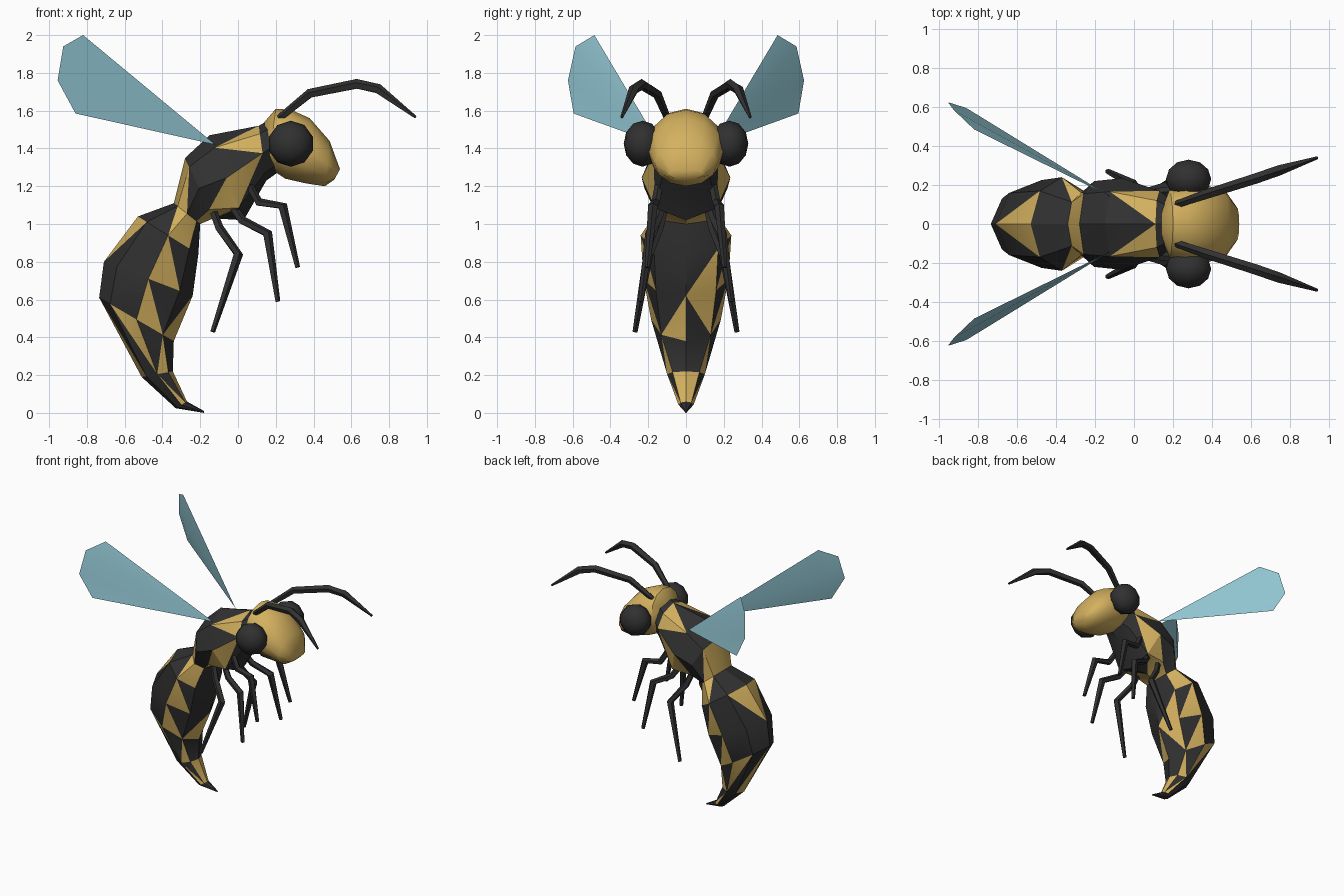
import bpy, bmesh, math
from mathutils import Vector

if "Cube" in bpy.data.objects:
    bpy.data.objects.remove(bpy.data.objects["Cube"])


def material(name, rgb):
    m = bpy.data.materials.new(name)
    m.diffuse_color = (*rgb, 1)
    m.use_nodes = True
    m.node_tree.nodes["Principled BSDF"].inputs["Base Color"].default_value = m.diffuse_color
    return m


BLACK = material("charcoal", (0.03, 0.03, 0.03))
YELLOW = material("honey_yellow", (0.66, 0.44, 0.115))
BLUE = material("pale_blue", (0.30, 0.59, 0.68))


def finish(bm, name, mats, smooth=None):
    bmesh.ops.recalc_face_normals(bm, faces=bm.faces)
    me = bpy.data.meshes.new(name)
    bm.to_mesh(me)
    bm.free()
    for m in mats:
        me.materials.append(m)
    ob = bpy.data.objects.new(name, me)
    bpy.context.collection.objects.link(ob)
    if smooth:
        bpy.ops.object.select_all(action='DESELECT')
        ob.select_set(True)
        bpy.context.view_layer.objects.active = ob
        bpy.ops.object.shade_smooth_by_angle(angle=math.radians(smooth))
    return ob


def loft(name, rings, mats, smooth, near=None, far=None, half=4):
    """Skin rings (top x, top z, bottom x, bottom z, half width).
    near/far: per segment, one code per quad from back to belly:
    diagonal direction, then the colours of its two triangles."""
    bm = bmesh.new()
    loops = []
    for tx, tz, bx, bz, w in rings:
        loop = []
        for i in range(2 * half):
            a = math.pi * i / half
            t = (1 - math.cos(a)) / 2
            loop.append(bm.verts.new((tx + (bx - tx) * t, -w * math.sin(a), tz + (bz - tz) * t)))
        loops.append(loop)
    n = 2 * half
    for s, (r0, r1) in enumerate(zip(loops, loops[1:])):
        for side, codes in ((1, near), (-1, far)):
            for k in range(half):
                i, j = (side * k) % n, (side * (k + 1)) % n
                a, b, c, d = r0[i], r0[j], r1[j], r1[i]
                if not codes:
                    bm.faces.new((a, b, c, d))
                    continue
                code = codes[s].split()[k]
                tris = ((a, b, c), (a, c, d)) if code[0] == '/' else ((a, b, d), (b, c, d))
                for tri, col in zip(tris, code[1:]):
                    bm.faces.new(tri).material_index = 1 if col == 'y' else 0
    bm.faces.new(loops[0])
    bm.faces.new(loops[-1])
    return finish(bm, name, mats, smooth)


# Thorax, waist, abdomen and sting in one skin
body = [
    (0.18, 1.56, 0.22, 1.28, 0.12),
    (0.11, 1.52, 0.15, 1.23, 0.17),
    (-0.15, 1.47, 0.03, 1.02, 0.235),
    (-0.28, 1.35, -0.13, 1.03, 0.22),
    (-0.34, 1.11, -0.20, 1.00, 0.16),
    (-0.53, 1.04, -0.21, 0.84, 0.24),
    (-0.71, 0.80, -0.24, 0.62, 0.225),
    (-0.735, 0.61, -0.34, 0.38, 0.185),
    (-0.51, 0.19, -0.345, 0.22, 0.10),
    (-0.33, 0.025, -0.27, 0.06, 0.04),
    (-0.18, 0.0, -0.18, 0.01, 0.004),
]
near = [
    "/bb /bb /bb /bb",
    "/yb \\yb /by /bb",
    "/bb /bb /yb /by",
    "/yy /by /bb /yy",
    "/bb /yb /yy /bb",
    "\\yb /bb /by /bb",
    "/bb /bb /by \\by",
    "/by /yb \\by /bb",
    "/bb /bb /by /yy",
    "/bb /bb /bb /bb",
]
far = list(near)
far[5] = "\\yb /bb /by /by"
far[6] = "/bb /bb /by \\yb"
loft("body", body, [BLACK, YELLOW], 25, near, far)

# Head
head = [
    (0.14, 1.54, 0.15, 1.40, 0.08),
    (0.20, 1.61, 0.16, 1.30, 0.17),
    (0.28, 1.605, 0.25, 1.24, 0.20),
    (0.38, 1.56, 0.36, 1.215, 0.20),
    (0.485, 1.44, 0.46, 1.20, 0.165),
    (0.54, 1.29, 0.51, 1.235, 0.09),
]
loft("head", head, [YELLOW], 50, half=6)


def limb(name, pts, radii, sides=5):
    """Tapered tube through the points, closed at both ends."""
    bm = bmesh.new()
    pts = [Vector(p) for p in pts]
    loops = []
    for i, p in enumerate(pts):
        t = (pts[min(i + 1, len(pts) - 1)] - pts[max(i - 1, 0)]).normalized()
        u = t.cross(Vector((0, 1, 0))).normalized()
        v = t.cross(u)
        loops.append([bm.verts.new(p + radii[i] * (u * math.cos(a) + v * math.sin(a)))
                      for a in (math.tau * k / sides for k in range(sides))])
    for r0, r1 in zip(loops, loops[1:]):
        for k in range(sides):
            j = (k + 1) % sides
            bm.faces.new((r0[k], r0[j], r1[j], r1[k]))
    bm.faces.new(loops[0])
    bm.faces.new(loops[-1])
    finish(bm, name, [BLACK], 30)


legs = {
    "front_leg": [(0.05, 0.14, 1.22), (0.11, 0.16, 1.115), (0.235, 0.175, 1.095), (0.315, 0.205, 0.77)],
    "middle_leg": [(-0.04, 0.12, 1.11), (0.02, 0.15, 1.02), (0.155, 0.19, 0.95), (0.21, 0.24, 0.59)],
    "rear_leg": [(-0.13, 0.12, 1.06), (-0.10, 0.14, 0.98), (0.0, 0.20, 0.84), (-0.135, 0.27, 0.43)],
}
antenna = [(0.22, 0.10, 1.56), (0.38, 0.155, 1.69), (0.63, 0.235, 1.74), (0.74, 0.275, 1.715), (0.94, 0.34, 1.565)]

for side, tag in ((-1, "right"), (1, "left")):
    def flip(p):
        return (p[0], side * p[1], p[2])

    for name, pts in legs.items():
        limb(f"{tag}_{name}", [flip(p) for p in pts], [0.022, 0.024, 0.027, 0.014])
    limb(f"{tag}_antenna", [flip(p) for p in antenna], [0.02, 0.026, 0.028, 0.028, 0.008])

    # Eye: flattened ball facing sideways
    bm = bmesh.new()
    bmesh.ops.create_uvsphere(bm, u_segments=10, v_segments=6, radius=1)
    for v in bm.verts:
        x, y, z = v.co
        v.co = (0.28 + 0.122 * x, side * (0.23 + 0.10 * z), 1.425 + 0.122 * y)
    finish(bm, f"{tag}_eye", [BLACK], 50)

    # Wing: shallow folded fan from the root
    bm = bmesh.new()
    root = bm.verts.new(flip((-0.12, 0.14, 1.42)))
    rim = [bm.verts.new(flip(p)) for p in (
        (-0.86, 0.595, 1.585), (-0.955, 0.625, 1.76), (-0.925, 0.585, 1.94),
        (-0.82, 0.485, 2.0), (-0.86, 0.53, 1.80))]
    for i in range(5):
        bm.faces.new((root, rim[i], rim[(i + 1) % 5]))
    for i in range(3):
        bm.faces.new((rim[4], rim[i], rim[i + 1]))
    finish(bm, f"{tag}_wing", [BLUE], 40)
